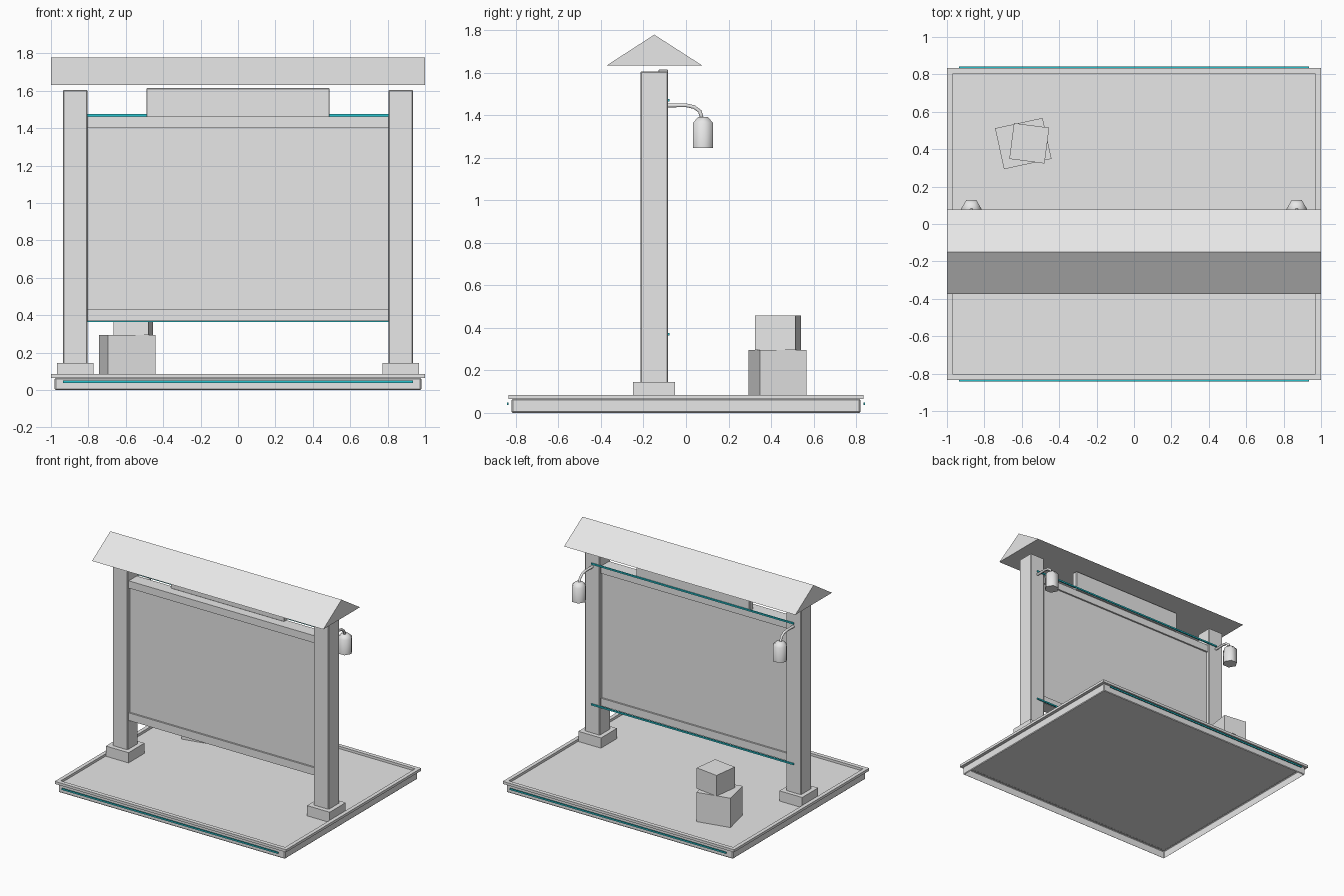
import bpy, bmesh, math
from mathutils import Matrix

if "Cube" in bpy.data.objects:
    bpy.data.objects.remove(bpy.data.objects["Cube"])


def material(name, col):
    m = bpy.data.materials.new(name)
    m.diffuse_color = (*col, 1)
    m.use_nodes = True
    m.node_tree.nodes["Principled BSDF"].inputs["Base Color"].default_value = m.diffuse_color
    return m


GREY = material("plain_grey", (0.8, 0.8, 0.8))
TEAL = material("teal_light", (0.02, 0.55, 0.62))


def finish(name, bm, mat, smooth=None):
    bmesh.ops.recalc_face_normals(bm, faces=bm.faces)
    me = bpy.data.meshes.new(name)
    bm.to_mesh(me)
    bm.free()
    me.materials.append(mat)
    ob = bpy.data.objects.new(name, me)
    bpy.context.collection.objects.link(ob)
    if smooth:
        bpy.ops.object.select_all(action='DESELECT')
        ob.select_set(True)
        bpy.context.view_layer.objects.active = ob
        bpy.ops.object.shade_smooth_by_angle(angle=math.radians(smooth))
    return ob


def box(name, x, y, z, mat=GREY, bevel=0.0, turn=0.0, open_bottom=False):
    """Box from (min, max) ranges, optionally bevelled and turned about its centre."""
    bm = bmesh.new()
    bmesh.ops.create_cube(bm, size=1)
    bmesh.ops.scale(bm, vec=(x[1] - x[0], y[1] - y[0], z[1] - z[0]), verts=bm.verts)
    if bevel:
        bmesh.ops.bevel(bm, geom=bm.edges[:], offset=bevel, segments=1, affect='EDGES')
    bm.normal_update()
    if open_bottom:
        bottom = [f for f in bm.faces if f.normal.z < -0.99]
        bmesh.ops.delete(bm, geom=bottom, context='FACES')
    mid = [(a[0] + a[1]) / 2 for a in (x, y, z)]
    bm.transform(Matrix.Translation(mid) @ Matrix.Rotation(math.radians(turn), 4, 'Z'))
    return finish(name, bm, mat)


# Hollow platform with a raised rim
box("platform", (-0.98, 0.98), (-0.82, 0.82), (0, 0.066), bevel=0.006, open_bottom=True)
bm = bmesh.new()
rings = []
for hx, hy, z in ((1, 0.835, 0.065), (1, 0.835, 0.085), (0.97, 0.803, 0.085), (0.97, 0.803, 0.065)):
    rings.append([bm.verts.new((sx * hx, sy * hy, z))
                  for sx, sy in ((-1, -1), (1, -1), (1, 1), (-1, 1))])
for r in range(4):
    a, b = rings[r], rings[(r + 1) % 4]
    for i in range(4):
        j = (i + 1) % 4
        bm.faces.new((a[i], a[j], b[j], b[i]))
finish("platform_rim", bm, GREY)

# Light strips along the platform front and back
for s, n in ((-1, "front"), (1, "back")):
    y = sorted((s * 0.835, s * 0.842))
    box(n + "_platform_light", (-0.935, 0.935), y, (0.038, 0.05), TEAL)

# Board with top and bottom rails, and a header plate behind them
box("board", (-0.806, 0.806), (-0.187, -0.113), (0.40, 1.43))
box("bottom_rail", (-0.806, 0.806), (-0.2, -0.1), (0.37, 0.43))
box("top_rail", (-0.806, 0.806), (-0.2, -0.1), (1.405, 1.462))
box("header_plate", (-0.49, 0.49), (-0.13, -0.085), (1.46, 1.614), bevel=0.003)

# Light strips behind the board
for n, z in (("lower", 0.364), ("upper", 1.464)):
    box(n + "_board_light", (-0.875, 0.875), (-0.087, -0.077), (z, z + 0.012), TEAL)

# Gabled roof, a triangular prism
bm = bmesh.new()
ends = [[bm.verts.new((x, y, z)) for y, z in ((-0.375, 1.632), (0.078, 1.632), (-0.149, 1.778))]
        for x in (-1, 1)]
for e in ends:
    bm.faces.new(e)
for i in range(3):
    j = (i + 1) % 3
    bm.faces.new((ends[0][i], ends[0][j], ends[1][j], ends[1][i]))
finish("roof", bm, GREY)


def lathe(name, x, y, profile, sides):
    """Closed solid of (radius, z) rings around a vertical axis."""
    bm = bmesh.new()
    rows = [[bm.verts.new((x + r * math.cos(2 * math.pi * i / sides),
                           y + r * math.sin(2 * math.pi * i / sides), z))
             for i in range(sides)] for r, z in profile]
    for a, b in zip(rows, rows[1:]):
        for i in range(sides):
            j = (i + 1) % sides
            bm.faces.new((a[i], a[j], b[j], b[i]))
    bm.faces.new(rows[0])
    bm.faces.new(rows[-1])
    return finish(name, bm, GREY, 62)


def tube(name, x, path, radius, sides=6):
    """Tube along a (y, z) path in the plane of constant x."""
    bm = bmesh.new()
    rows = []
    for k, (y, z) in enumerate(path):
        p, q = path[max(k - 1, 0)], path[min(k + 1, len(path) - 1)]
        t = math.atan2(q[1] - p[1], q[0] - p[0])
        row = []
        for i in range(sides):
            a = 2 * math.pi * i / sides
            u, w = radius * math.cos(a), radius * math.sin(a)
            row.append(bm.verts.new((x + u, y - w * math.sin(t), z + w * math.cos(t))))
        rows.append(row)
    for a, b in zip(rows, rows[1:]):
        for i in range(sides):
            j = (i + 1) % sides
            bm.faces.new((a[i], a[j], b[j], b[i]))
    bm.faces.new(rows[0])
    bm.faces.new(rows[-1])
    return finish(name, bm, GREY, 62)


# Posts, their footings and the lamps hung behind them
for s, n in ((-1, "left"), (1, "right")):
    c = s * 0.87
    box(n + "_post", (c - 0.065, c + 0.065), (-0.215, -0.085), (0.066, 1.605), bevel=0.005)
    box(n + "_footing", (c - 0.098, c + 0.098), (-0.25, -0.052), (0.066, 0.146))
    tube(n + "_lamp_arm", c, [(-0.09, 1.445), (0.0, 1.446), (0.038, 1.438),
                              (0.065, 1.418), (0.078, 1.375)], 0.01)
    lathe(n + "_lamp", c, 0.08, [(0.055, 1.246), (0.055, 1.362), (0.028, 1.39)], 6)

# Two stacked crates
box("lower_crate", (-0.722, -0.462), (0.318, 0.542), (0.066, 0.295), turn=12.3)
box("upper_crate", (-0.655, -0.465), (0.335, 0.528), (0.295, 0.457), turn=-7.5)
